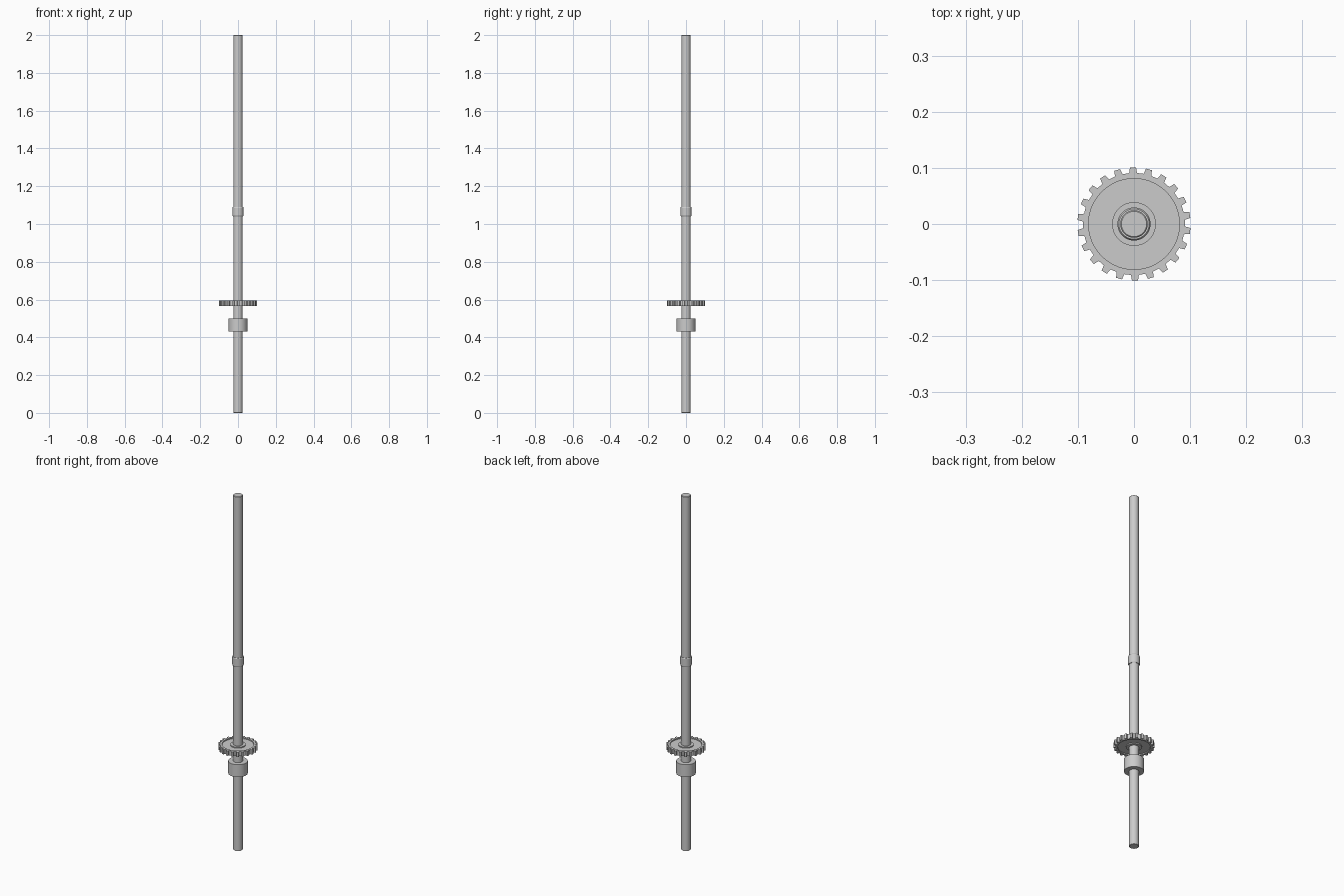
import bpy, bmesh
from math import cos, sin, pi, radians

if "Cube" in bpy.data.objects:
    bpy.data.objects.remove(bpy.data.objects["Cube"])

SIDES = 32

def finish(name, bm, angle=30):
    bmesh.ops.remove_doubles(bm, verts=bm.verts, dist=1e-6)
    bmesh.ops.recalc_face_normals(bm, faces=bm.faces)
    me = bpy.data.meshes.new(name)
    bm.to_mesh(me)
    bm.free()
    ob = bpy.data.objects.new(name, me)
    bpy.context.collection.objects.link(ob)
    bpy.ops.object.select_all(action='DESELECT')
    ob.select_set(True)
    bpy.context.view_layer.objects.active = ob
    bpy.ops.object.shade_smooth_by_angle(angle=radians(angle))
    return ob

def skin(bm, loops, closed=False):
    """Bridge equal-length vertex loops with quads."""
    n = len(loops[0])
    pairs = list(zip(loops, loops[1:]))
    if closed:
        pairs.append((loops[-1], loops[0]))
    for a, b in pairs:
        for i in range(n):
            j = (i + 1) % n
            bm.faces.new((a[i], a[j], b[j], b[i]))

def lathe(name, profile, closed=False, sides=SIDES):
    """Revolve (radius, z) points; open profiles get end caps."""
    bm = bmesh.new()
    loops = [[bm.verts.new((r * cos(2*pi*i/sides), r * sin(2*pi*i/sides), z))
              for i in range(sides)] for r, z in profile]
    skin(bm, loops, closed)
    if not closed:
        bm.faces.new(loops[0])
        bm.faces.new(loops[-1])
    return finish(name, bm)

# Long shaft
lathe("shaft", [(0.0225, 0), (0.0245, 0.002), (0.0245, 1.998), (0.0225, 2.0)])

# Slim retaining ring, softened corners
lathe("retaining_ring", [(0.024, 1.04), (0.027, 1.04), (0.0295, 1.044),
                         (0.0295, 1.086), (0.027, 1.09), (0.024, 1.09)], True)

# Thick bearing collar below the gear
lathe("bearing_collar", [(0.024, 0.43), (0.05, 0.43), (0.05, 0.50), (0.024, 0.50)], True)

# Gear: toothed rim, recessed web and hub
TEETH, START = 22, radians(91)
STEP = 2 * pi / TEETH
Z0, Z1, DEPTH = 0.567, 0.594, 0.006
outline = []
for t in range(TEETH):
    a = START + t * STEP
    for da, r in ((-0.27, 0.091), (-0.19, 0.101), (0.19, 0.101), (0.27, 0.091)):
        outline.append((a + da * STEP, r))

bm = bmesh.new()
def gear_loop(z, r=None):
    return [bm.verts.new(((r or ro) * cos(a), (r or ro) * sin(a), z)) for a, ro in outline]

skin(bm, [gear_loop(Z0, 0.024), gear_loop(Z0, 0.039), gear_loop(Z0 + DEPTH, 0.039),
          gear_loop(Z0 + DEPTH, 0.081), gear_loop(Z0, 0.081), gear_loop(Z0),
          gear_loop(Z1), gear_loop(Z1, 0.081), gear_loop(Z1 - DEPTH, 0.081),
          gear_loop(Z1 - DEPTH, 0.039), gear_loop(Z1, 0.039), gear_loop(Z1, 0.024)], True)
finish("gear", bm)
